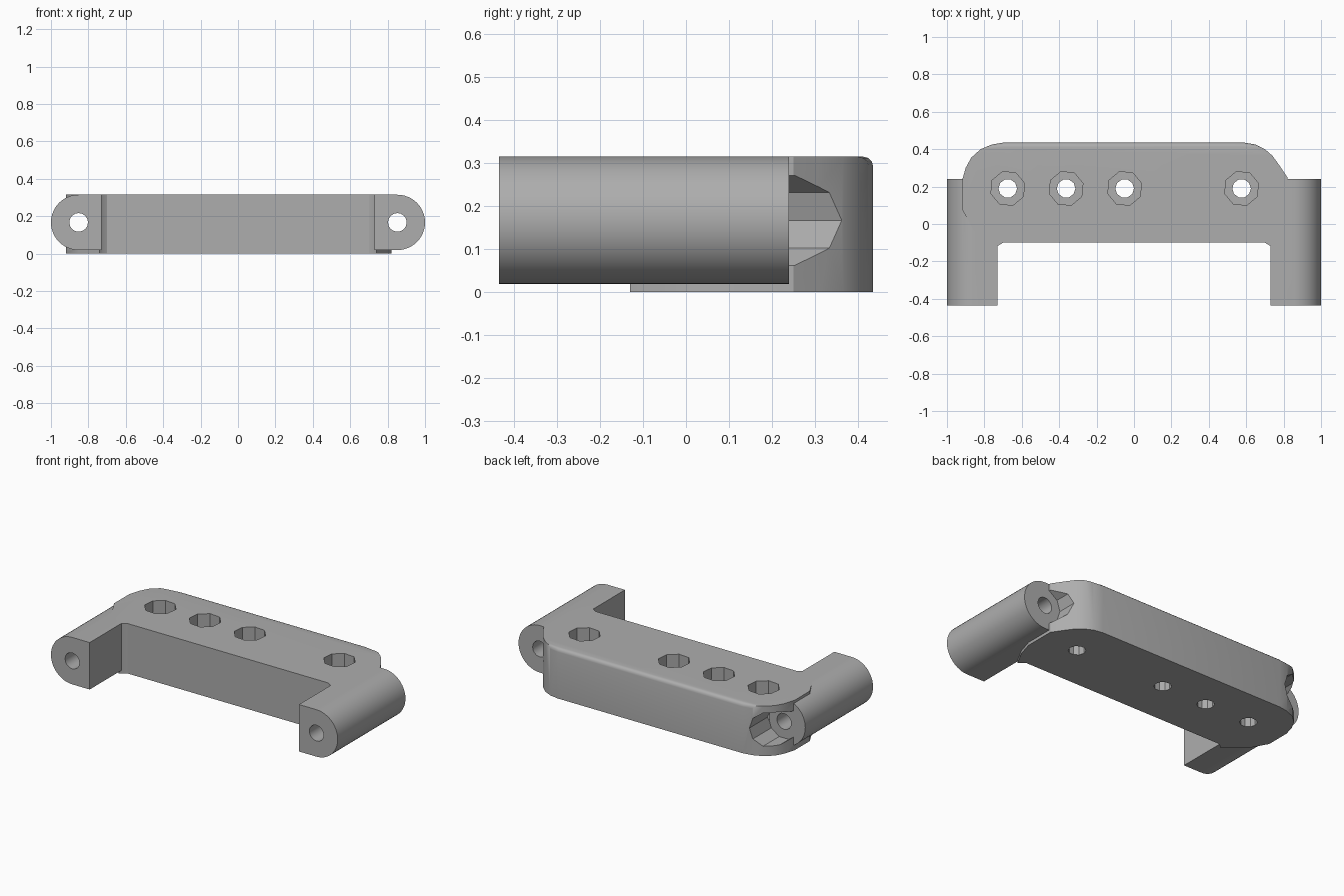
import bpy, bmesh, math
from mathutils import Vector

if "Cube" in bpy.data.objects:
    bpy.data.objects.remove(bpy.data.objects["Cube"])

grey = bpy.data.materials.new("plain grey")
grey.use_nodes = True
colour = (0.42, 0.42, 0.42, 1)
grey.diffuse_color = colour
grey.node_tree.nodes["Principled BSDF"].inputs["Base Color"].default_value = colour

TOP = 0.315
ARM_X, ARM_Z, ARM_R = 0.852, 0.167, 0.148
ARM_END = 0.24


def prism(name, points, start, end, axis):
    """Extrude a closed 2D outline along y or z."""
    bm = bmesh.new()
    place = (lambda p, t: Vector((p[0], t, p[1]))) if axis == "y" else (lambda p, t: Vector((p[0], p[1], t)))
    face = bm.faces.new([bm.verts.new(place(p, start)) for p in points])
    out = bmesh.ops.extrude_face_region(bm, geom=[face])
    shift = place((0, 0), end - start)
    bmesh.ops.translate(bm, vec=shift, verts=[v for v in out["geom"] if isinstance(v, bmesh.types.BMVert)])
    bmesh.ops.recalc_face_normals(bm, faces=bm.faces)
    mesh = bpy.data.meshes.new(name)
    bm.to_mesh(mesh)
    bm.free()
    mesh.materials.append(grey)
    obj = bpy.data.objects.new(name, mesh)
    bpy.context.collection.objects.link(obj)
    return obj


def arc(x, y, r, sides, first=0, sweep=2 * math.pi):
    closed = sweep >= 2 * math.pi
    n = sides if closed else sides + 1
    return [(x + r * math.cos(first + sweep * i / sides),
             y + r * math.sin(first + sweep * i / sides)) for i in range(n)]


def combine(target, other, operation):
    mod = target.modifiers.new(operation, "BOOLEAN")
    mod.object, mod.operation, mod.solver = other, operation, "EXACT"
    bpy.context.view_layer.objects.active = target
    bpy.ops.object.modifier_apply(modifier=mod.name)
    bpy.data.objects.remove(other)


# Crossbar with rounded back corners and small fillets towards the arms
outline = [(-0.74, -0.13), (-0.725, -0.115), (-0.70, -0.10),
           (0.70, -0.10), (0.725, -0.115), (0.74, -0.13),
           (0.79, -0.04), (0.82, 0.06), (0.82, 0.25),
           (0.78, 0.31), (0.74, 0.365), (0.70, 0.40), (0.65, 0.425), (0.59, 0.435),
           (-0.70, 0.435), (-0.76, 0.425), (-0.82, 0.40), (-0.87, 0.355),
           (-0.90, 0.30), (-0.92, 0.23), (-0.92, 0.08), (-0.86, -0.03)]
bar = prism("mounting_bracket", outline, 0, TOP, "z")
bm = bmesh.new()
bm.from_mesh(bar.data)
soft = [e for e in bm.edges
        if all(v.co.z > 0.3 and (v.co.y > 0.42 or abs(v.co.y + 0.1) < 0.001) for v in e.verts)
        or all(v.co.z < 0.01 and abs(v.co.y + 0.1) < 0.001 for v in e.verts)]
bmesh.ops.bevel(bm, geom=soft, offset=0.022, segments=3, profile=0.5, affect="EDGES")
bm.to_mesh(bar.data)
bm.free()

# Half-round arms
for side in (-1, 1):
    half = arc(ARM_X, ARM_Z, ARM_R, 24, -math.pi / 2, math.pi)
    profile = half + [(0.73, ARM_Z + ARM_R), (0.73, ARM_Z - ARM_R)]
    arm = prism("arm", [(side * x, z) for x, z in profile], -0.435, ARM_END, "y")
    combine(bar, arm, "UNION")

# Screw holes along the arms with recesses cut into the bar behind them
for side in (-1, 1):
    x = side * ARM_X
    combine(bar, prism("recess", arc(x, ARM_Z, 0.11, 10), ARM_END, 0.6, "y"), "DIFFERENCE")
    combine(bar, prism("arm_hole", arc(x, ARM_Z, 0.05, 16), -0.6, 0.6, "y"), "DIFFERENCE")

# Countersunk vertical screw holes
for x in (-0.675, -0.363, -0.05, 0.575):
    combine(bar, prism("pocket", arc(x, 0.19, 0.094, 8, 0.3), 0.13, 0.5, "z"), "DIFFERENCE")
    combine(bar, prism("screw_hole", arc(x, 0.19, 0.05, 10), -0.2, 0.5, "z"), "DIFFERENCE")

bpy.ops.object.select_all(action="DESELECT")
bar.select_set(True)
bpy.context.view_layer.objects.active = bar
bpy.ops.object.shade_smooth_by_angle(angle=math.radians(30))
